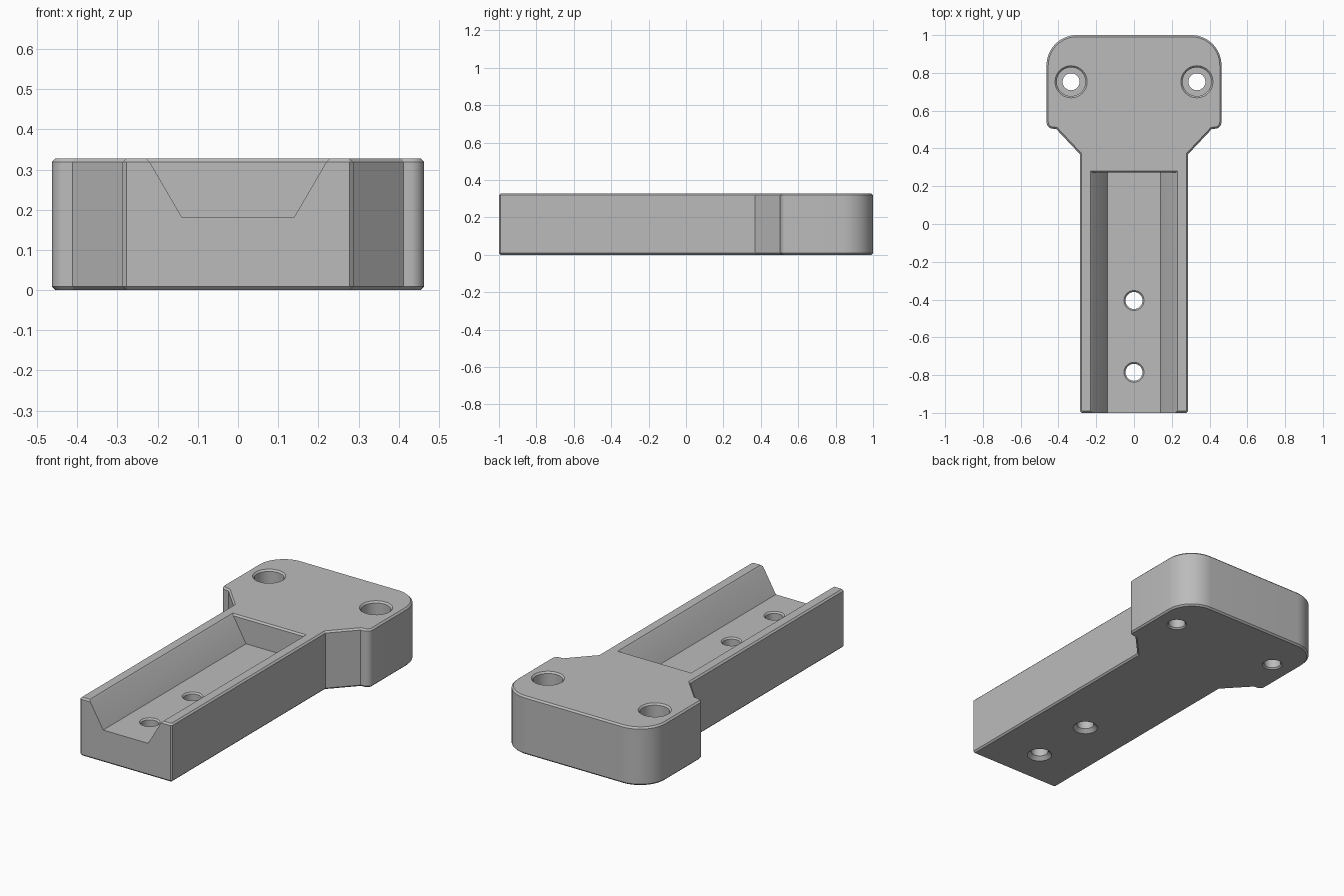
import bpy
import bmesh
from math import sin, cos, pi, radians

HEIGHT, EDGE = 0.328, 0.009

cube = bpy.data.objects.get("Cube")
if cube:
    bpy.data.objects.remove(cube, do_unlink=True)

grey = bpy.data.materials.new("plain grey")
grey.use_nodes = True
grey.diffuse_color = (0.5, 0.5, 0.5, 1)
grey.node_tree.nodes["Principled BSDF"].inputs["Base Color"].default_value = (0.5, 0.5, 0.5, 1)


def make_object(name, bm):
    bmesh.ops.recalc_face_normals(bm, faces=bm.faces)
    mesh = bpy.data.meshes.new(name)
    bm.to_mesh(mesh)
    bm.free()
    mesh.materials.append(grey)
    obj = bpy.data.objects.new(name, mesh)
    bpy.context.collection.objects.link(obj)
    return obj


def arc(cx, cy, r, start, end, steps):
    angles = [radians(start + (end - start) * i / steps) for i in range(steps + 1)]
    return [(cx + r * cos(a), cy + r * sin(a)) for a in angles]


def loft(name, rings):
    """Skin a stack of matching rings and cap both ends."""
    bm = bmesh.new()
    loops = [[bm.verts.new(p) for p in ring] for ring in rings]
    for a, b in zip(loops, loops[1:]):
        for i in range(len(a)):
            j = (i + 1) % len(a)
            bm.faces.new((a[i], a[j], b[j], b[i]))
    bm.faces.new(loops[0])
    bm.faces.new(loops[-1])
    return make_object(name, bm)


def turned_cutter(name, x, y, profile, sides=48):
    return loft(name, [[(x + r * cos(2 * pi * i / sides), y + r * sin(2 * pi * i / sides), z)
                        for i in range(sides)] for r, z in profile])


# Bracket body: narrow arm flaring into a rounded head
half = [(0.278, -1), (0.287, -0.991), (0.287, 0.37), (0.412, 0.503)]
half += arc(0.427, 0.54, 0.036, -90, 0, 8)
half += arc(0.303, 0.84, 0.16, 0, 90, 20)
outline = half + [(-x, y) for x, y in reversed(half)]
body = loft("bracket_body", [[(x, y, z) for x, y in outline] for z in (0, HEIGHT)])

# Small chamfer around the top and bottom rims
bm = bmesh.new()
bm.from_mesh(body.data)
rims = [e for e in bm.edges if abs(e.verts[0].co.z - e.verts[1].co.z) < 0.001]
bmesh.ops.bevel(bm, geom=rims, offset=EDGE, segments=1, affect='EDGES')
bm.to_mesh(body.data)
bm.free()

# Tapered channel, open at the front, with chamfered lips
cutters = [loft("channel_cutter", [
    [(-w, -1.1, z), (w, -1.1, z), (w, back, z), (-w, back, z)]
    for w, back, z in ((0.14, 0.272, 0.182), (0.22, 0.272, 0.319),
                       (0.229, 0.281, HEIGHT), (0.239, 0.291, HEIGHT + 0.01))])]

# Counterbored holes in the head
for side, x in (("left", 0.333), ("right", -0.333)):
    cutters.append(turned_cutter(side + "_head_hole_cutter", x, 0.753, [
        (0.063, -0.01), (0.053, 0), (0.045, 0.008), (0.045, 0.14), (0.076, 0.14),
        (0.076, HEIGHT - EDGE), (0.085, HEIGHT), (0.095, HEIGHT + 0.01)]))

# Through holes in the channel floor
for place, y in (("front", -0.785), ("rear", -0.405)):
    cutters.append(turned_cutter(place + "_channel_hole_cutter", 0, y, [
        (0.075, -0.01), (0.065, 0), (0.045, 0.02), (0.045, 0.174),
        (0.053, 0.182), (0.063, 0.192)]))

for cutter in cutters:
    cutter.hide_render = True
    cutter.hide_set(True)
    cut = body.modifiers.new(cutter.name, 'BOOLEAN')
    cut.operation, cut.solver, cut.object = 'DIFFERENCE', 'EXACT', cutter

# Bake the cuts, then remove the helpers
bpy.context.view_layer.objects.active = body
body.select_set(True)
for cut in list(body.modifiers):
    bpy.ops.object.modifier_apply(modifier=cut.name)
for cutter in cutters:
    bpy.data.objects.remove(cutter, do_unlink=True)
bpy.ops.object.shade_smooth_by_angle(angle=radians(25))
